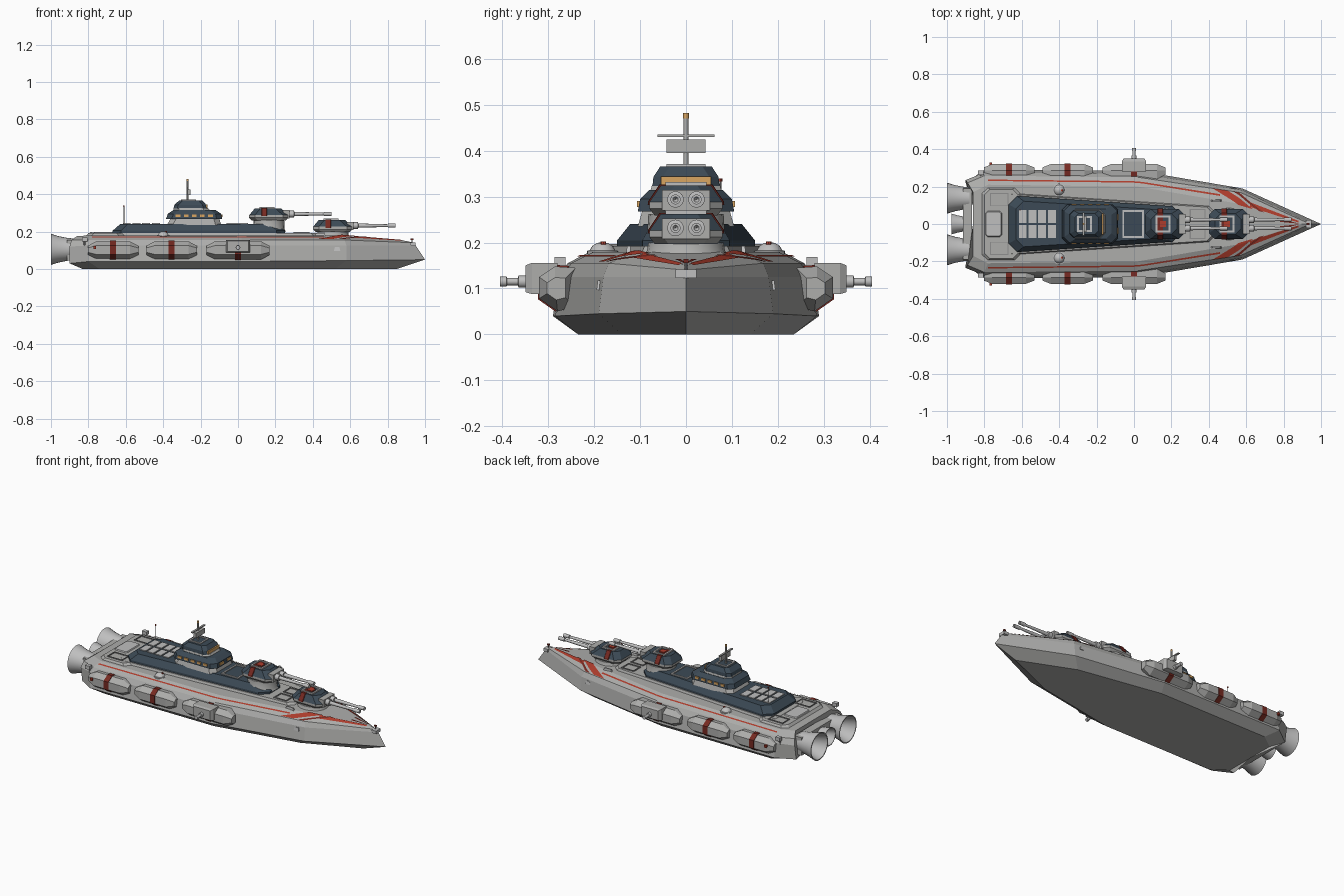
import bpy, bmesh, math
from mathutils import Vector

if "Cube" in bpy.data.objects:
    bpy.data.objects.remove(bpy.data.objects["Cube"])


def material(name, rgb):
    m = bpy.data.materials.new(name)
    m.use_nodes = True
    m.diffuse_color = (*rgb, 1)
    m.node_tree.nodes["Principled BSDF"].inputs["Base Color"].default_value = (*rgb, 1)
    return m


HULL = material("hull grey", (.42, .42, .41))
PALE = material("pale grey", (.52, .52, .52))
STEEL = material("steel grey", (.27, .27, .27))
NAVY = material("slate navy", (.045, .068, .092))
RED = material("bright red", (.42, .045, .025))
DARKRED = material("dark red", (.18, .022, .015))
AMBER = material("amber", (.7, .38, .12))


def finish(name, bm, mats, smooth=False):
    bmesh.ops.remove_doubles(bm, verts=bm.verts[:], dist=.0001)
    bmesh.ops.recalc_face_normals(bm, faces=bm.faces[:])
    mesh = bpy.data.meshes.new(name)
    bm.to_mesh(mesh)
    bm.free()
    for m in mats:
        mesh.materials.append(m)
    ob = bpy.data.objects.new(name, mesh)
    bpy.context.collection.objects.link(ob)
    if smooth:
        bpy.ops.object.select_all(action='DESELECT')
        ob.select_set(True)
        bpy.context.view_layer.objects.active = ob
        bpy.ops.object.shade_smooth_by_angle(angle=math.radians(35))
    return ob


def loft(name, rings, *mats):
    """Skin closed rings; one material per band, the last one also on the caps."""
    bm = bmesh.new()
    vs = [[bm.verts.new(p) for p in r] for r in rings]
    n = len(vs[0])
    for k, (a, b) in enumerate(zip(vs, vs[1:])):
        for i in range(n):
            j = (i + 1) % n
            bm.faces.new((a[i], a[j], b[j], b[i])).material_index = min(k, len(mats) - 1)
    bm.faces.new(vs[0][::-1])
    bm.faces.new(vs[-1]).material_index = len(mats) - 1
    return finish(name, bm, mats)


def octo(z, x0, x1, aft, fore=None, cut=.03):
    """Horizontal eight-sided ring with clipped corners."""
    fore = aft if fore is None else fore
    half = [(x0, aft - cut), (x0 + cut, aft), (x1 - cut, fore), (x1, fore - cut)]
    return [(x, y, z) for x, y in half] + [(x, -y, z) for x, y in half[::-1]]


def box(name, centre, size, mat, taper=1):
    (x, y, z), (a, b, c) = centre, (s / 2 for s in size)
    rings = [[(x + i * a * t, y + j * b * t, z + k * c) for i, j in
              ((-1, -1), (1, -1), (1, 1), (-1, 1))] for k, t in ((-1, 1), (1, taper))]
    return loft(name, rings, mat)


def lathe(name, origin, axis, profile, mat, sides=20):
    """Revolve (distance, radius) pairs about an axis."""
    rot = Vector((0, 0, 1)).rotation_difference(Vector(axis)).to_matrix()
    rings = [[Vector(origin) + rot @ Vector((max(r, .0004) * math.cos(t), max(r, .0004) * math.sin(t), d))
              for t in (math.tau * i / sides for i in range(sides))] for d, r in profile]
    ob = loft(name, rings, mat)
    bpy.ops.object.select_all(action='DESELECT')
    ob.select_set(True)
    bpy.context.view_layer.objects.active = ob
    bpy.ops.object.shade_smooth_by_angle(angle=math.radians(35))
    return ob


def rod(name, origin, axis, length, r, mat, sides=12):
    return lathe(name, origin, axis, [(0, r), (length, r)], mat, sides)


def frame(name, x, y, z, w, d, t, mat):
    for s in (-1, 1):
        box(name, (x + s * (w - t) / 2, y, z), (t, d, .008), mat)
        box(name, (x, y + s * (d - t) / 2, z), (w, t, .008), mat)


# Hull: rows from keel plate to deck, each running stern to bow
ROWS = [
    [(-.83, .17, 0), (-.74, .235, 0), (.0, .235, 0), (.52, .14, 0), (.85, 0, 0)],
    [(-.9, .22, .03), (-.8, .29, .04), (.02, .285, .04), (.58, .19, .045), (1, 0, .05)],
    [(-.9, .235, .12), (-.8, .275, .125), (.02, .27, .125), (.58, .18, .125), (.95, 0, .125)],
    [(-.89, .22, .155), (-.8, .258, .155), (.02, .25, .155), (.57, .168, .155), (.94, 0, .14)],
    [(-.86, .17, .176), (-.78, .21, .18), (.02, .2, .18), (.55, .11, .18), (.9, 0, .15)]]
bm = bmesh.new()
for s in (1, -1):
    g = [[bm.verts.new((x, s * y, z)) for x, y, z in row] for row in ROWS]
    for a, b in zip(g, g[1:]):
        for i in range(4):
            bm.faces.new((a[i], a[i + 1], b[i + 1], b[i]))
    for row in (g[0], g[-1]):
        mid = [bm.verts.new((v.co.x, 0, v.co.z)) for v in row]
        for i in range(4):
            bm.faces.new((row[i], row[i + 1], mid[i + 1], mid[i]))
    low, high = ROWS[0][0], ROWS[-1][0]
    bm.faces.new([r[0] for r in g] + [bm.verts.new((p[0], 0, p[2])) for p in (high, low)])
finish("hull", bm, [HULL])


def along(row, x):
    for (xa, ya, za), (xb, yb, zb) in zip(row, row[1:]):
        if x <= xb:
            t = (x - xa) / (xb - xa)
            return Vector((x, ya + t * (yb - ya), za + t * (zb - za)))
    return Vector(row[-1])


def deck_point(x, u):
    """u 0 to 1 climbs the sloped deck edge, 1 to 2 crosses to the centre line."""
    e, d = along(ROWS[3], x), along(ROWS[4], x)
    if u <= 1:
        return e.lerp(d, u)
    return Vector((d.x, d.y * (2 - u), d.z))


def stripe(name, x0, x1, u0, u1, mat, skew=0, n=24, lift=.004):
    for s in (1, -1):
        bm = bmesh.new()
        vs = []
        for i in range(n + 1):
            col = []
            for k in range(9):
                u = u0 + (u1 - u0) * k / 8
                p = deck_point(x0 + (x1 - x0) * i / n + skew * (u - u0), u)
                col.append(bm.verts.new((p.x, s * p.y, p.z + lift)))
            vs.append(col)
        for a, b in zip(vs, vs[1:]):
            for k in range(8):
                f = bm.faces.new((a[k], b[k], b[k + 1], a[k + 1]))
                f.normal_update()
                if f.normal.z < 0:
                    f.normal_flip()
        mesh_ob = finish(name, bm, [mat])
        if mesh_ob.data.polygons[0].normal.z < 0:
            mesh_ob.data.flip_normals()


# Painted deck stripes and bow chevrons
stripe("deck_edge_stripe", -.78, .46, .42, .58, RED)
stripe("bow_edge_band", .62, .88, .5, .95, RED)
stripe("bow_chevron", .42, .5, 0, 1.05, RED, skew=.13)
stripe("bow_chevron_dark", .53, .56, 0, 1.05, DARKRED, skew=.13)
stripe("bow_ray", .78, .88, 1.35, 1.7, DARKRED)

# Raised deck plates
loft("aft_deck_plate", [octo(.17, -.82, -.6, .2), octo(.192, -.8, -.62, .185)], HULL)
loft("main_deck_plate", [octo(.17, -.72, .44, .17, .1), octo(.193, -.7, .42, .16, .09)], HULL)
loft("aft_hatch", [octo(.18, -.8, -.7, .075, cut=.01), octo(.198, -.79, -.71, .065, cut=.01)], PALE)
for s in (1, -1):
    frame("fore_hatch", .34, s * .045, .194, .085, .07, .006, STEEL)
    frame("aft_panel", -.72, s * .13, .193, .1, .07, .005, STEEL)

# Superstructure
loft("superstructure", [octo(.188, -.67, .25, .15, .095, .045), octo(.205, -.67, .25, .15, .095, .045),
                        octo(.24, -.63, .2, .122, .075, .04)], NAVY)
for i in range(4):
    for s in (1, -1):
        box("roof_panel", (-.595 + i * .052, s * .04, .241), (.042, .068, .008), PALE)
frame("deck_marking", -.005, 0, .242, .115, .15, .01, PALE)

# Bridge tower
loft("tower_base", [octo(.235, -.38, -.09, .105), octo(.27, -.36, -.1, .095)], HULL)
loft("tower_middle", [octo(.268, -.385, -.085, .105), octo(.295, -.375, -.09, .1),
                      octo(.315, -.345, -.12, .08)], NAVY)
loft("tower_neck", [octo(.312, -.345, -.15, .078), octo(.325, -.345, -.16, .074)], HULL)
loft("tower_top", [octo(.323, -.345, -.165, .073, cut=.02), octo(.343, -.34, -.17, .071, cut=.02),
                   octo(.366, -.315, -.19, .056, cut=.02)], NAVY)
box("bridge_window", (-.167, 0, .334), (.009, .11, .019), AMBER)
for s in (1, -1):
    for i in range(5):
        box("tower_window", (-.32 + i * .043, s * .103, .284), (.026, .008, .013), AMBER)
    box("tower_front_window", (-.088, s * .035, .284), (.009, .035, .013), AMBER)
frame("tower_roof_frame", -.265, 0, .367, .08, .085, .01, PALE)

# Sensor mast and whip antenna
rod("mast", (-.27, 0, .36), (0, 0, 1), .11, .005, HULL)
box("radar_panel", (-.262, 0, .41), (.016, .085, .03), HULL)
box("mast_yard", (-.27, 0, .433), (.012, .125, .006), HULL)
rod("mast_light", (-.27, 0, .47), (0, 0, 1), .012, .006, AMBER)
rod("whip_antenna", (-.61, .075, .235), (0, 0, 1), .1, .002, STEEL, 8)
rod("whip_tip", (-.61, .075, .333), (0, 0, 1), .007, .004, RED, 8)


# Gun turrets
def turret(x, z, foot):
    lathe("turret_barbette", (x, 0, foot), (0, 0, 1), [(0, .092), (.01, .085), (z - foot, .082)], HULL)
    loft("turret_body", [octo(z - .003, x - .09, x + .09, .068), octo(z + .012, x - .105, x + .105, .08),
                         octo(z + .026, x - .105, x + .105, .08), octo(z + .062, x - .075, x + .065, .055)],
         HULL, HULL, NAVY)
    loft("turret_band", [octo(z + .02, x - .04, x - .01, .0835, cut=.002),
                         octo(z + .028, x - .04, x - .01, .0825, cut=.002),
                         octo(z + .0645, x - .04, x - .01, .058, cut=.002)], DARKRED)
    box("gun_mantlet", (x + .093, 0, z + .03), (.035, .105, .045), HULL)
    frame("turret_roof_frame", x - .01, 0, z + .066, .08, .09, .01, PALE)
    box("turret_hatch", (x - .01, 0, z + .064), (.034, .034, .008), RED)
    for s in (1, -1):
        lathe("gun_barrel", (x + .1, s * .023, z + .032), (1, 0, 0),
              [(0, .018), (.035, .018), (.036, .011), (.13, .009), (.195, .007),
               (.196, .011), (.235, .011), (.235, .006), (.225, 0)], PALE, 14)


turret(.165, .262, .2)
turret(.507, .2, .172)

# Side pods, sponson guns and small deck fittings
SECTION = [(-.045, -.04), (-.005, -.05), (.035, -.022), (.035, .025), (.0, .048), (-.045, .045)]


def pod_rings(stations, side, width=1):
    return [[(x, side * (.285 + a * k * width), .1 + b * k) for a, b in SECTION] for x, k in stations]


for s in (1, -1):
    for c, h, w in ((-.668, .135, 1), (-.355, .135, 1), (0, .168, 1)):
        loft("side_pod", pod_rings([(c - h, .5), (c - h + .045, 1), (c + h - .045, 1), (c + h, .5)], s, w), HULL)
        loft("pod_band", pod_rings([(c - .016, 1.07), (c + .016, 1.07)], s), DARKRED)
    loft("gun_sponson", [[(i * .065 * k, s * y, .118 + j * .038 * k) for i, j in
                          ((-1, -.8), (1, -.8), (1, 1), (-1, 1))] for y, k in ((.28, 1), (.335, 1), (.35, .85))], HULL)
    lathe("side_gun", (0, s * .345, .115), (0, s, 0),
          [(0, .013), (.02, .013), (.021, .008), (.045, .008), (.046, .011), (.06, .011)], PALE, 12)
    box("pod_lamp", (-.765, s * .322, .115), (.014, .016, .014), RED)
    rod("sensor_post", (-.82, s * .262, .12), (0, 0, 1), .03, .005, STEEL, 8)
    box("sensor_box", (-.82, s * .275, .158), (.03, .024, .022), PALE)
    lathe("deck_dome", (-.4, s * .182, .172), (0, 0, 1),
          [(0, .034), (.01, .034), (.011, .028), (.021, .022), (.027, .012), (.029, 0)], PALE)
    rod("dome_light", (-.385, s * .18, .196), (0, 0, 1), .006, .006, RED, 8)
    box("hull_cleat", (.53, s * .186, .107), (.035, .018, .02), PALE, .7)
    box("bow_fin", (.44, s * .125, .178), (.07, .012, .03), PALE, .6)

# Bow fittings
box("bow_block", (.935, 0, .132), (.03, .045, .018), PALE)
rod("bow_post", (.93, 0, .13), (0, 0, 1), .028, .003, STEEL, 8)
box("bow_light", (.93, 0, .16), (.014, .01, .008), DARKRED)

# Stern block and engine nozzles
box("engine_block", (-.89, 0, .1), (.05, .38, .11), HULL)
for y, r, length in ((.138, .083, .1), (-.138, .083, .1), (0, .055, .075)):
    lathe("engine_nozzle", (-.9, y, .105), (-1, 0, 0),
          [(-.02, r * .7), (.015, r * .74), (length * .6, r * .85), (length, r), (length, r * .93),
           (length * .5, r * .72), (length * .2, r * .5), (length * .2, 0)], PALE, 28)
